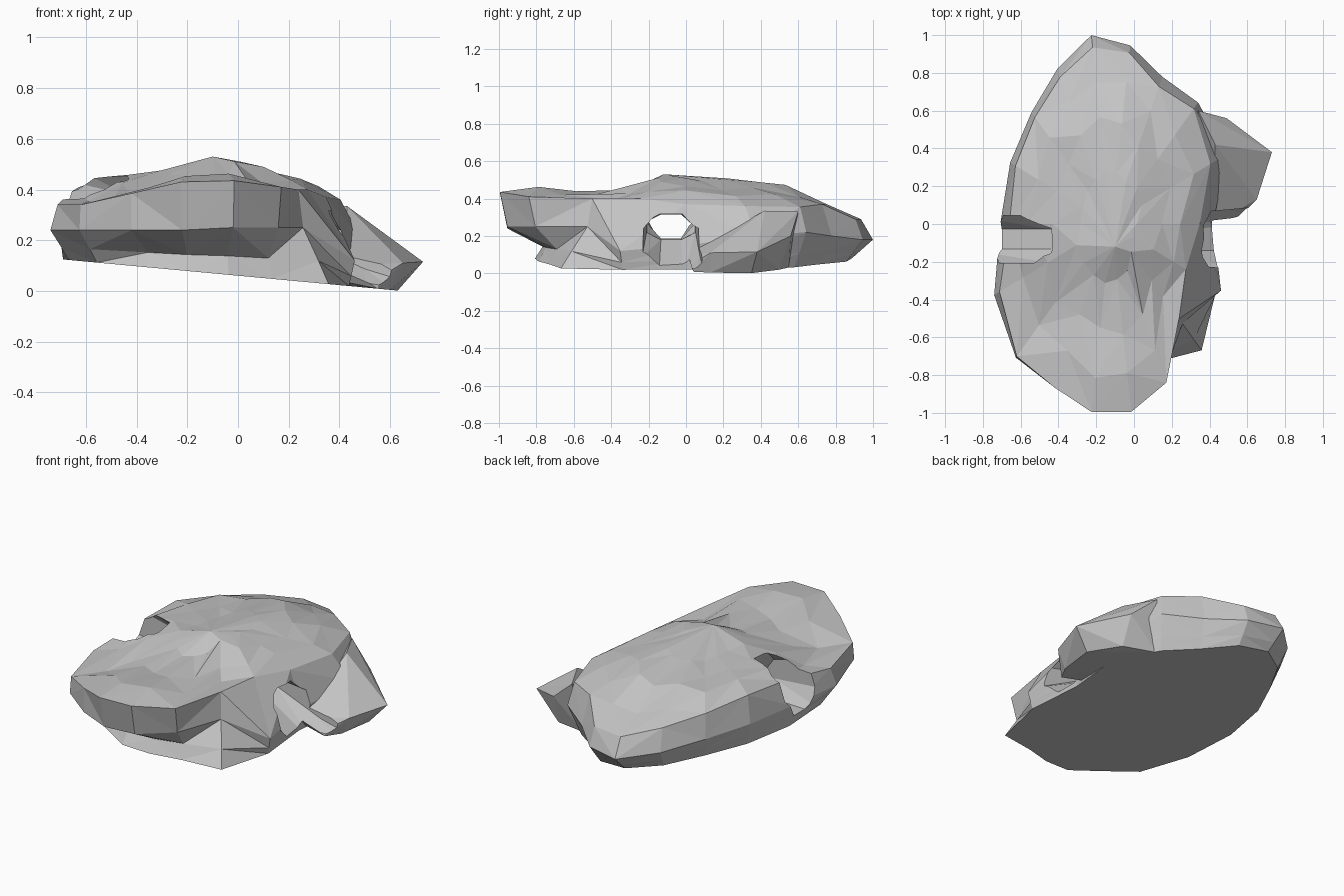
import bpy, bmesh, math, random

random.seed(4)
if "Cube" in bpy.data.objects:
    bpy.data.objects.remove(bpy.data.objects["Cube"])

stone = bpy.data.materials.new("grey stone")
stone.use_nodes = True
GREY = (0.55, 0.55, 0.55, 1)
stone.diffuse_color = GREY
stone.node_tree.nodes["Principled BSDF"].inputs["Base Color"].default_value = GREY


def make_object(name, bm):
    bmesh.ops.recalc_face_normals(bm, faces=bm.faces)
    mesh = bpy.data.meshes.new(name)
    bm.to_mesh(mesh)
    bm.free()
    mesh.materials.append(stone)
    obj = bpy.data.objects.new(name, mesh)
    bpy.context.collection.objects.link(obj)
    return obj


def interpolate(keys, value):
    """Piecewise linear lookup in a short list of (position, height)."""
    if value <= keys[0][0]:
        return keys[0][1]
    for (a, za), (b, zb) in zip(keys, keys[1:]):
        if value <= b:
            return za + (zb - za) * (value - a) / (b - a)
    return keys[-1][1]


def bridge(bm, lower, upper):
    """Join two equal rings with triangles of alternating diagonal."""
    count = len(lower)
    for i in range(count):
        j = (i + 1) % count
        a, b, c, d = lower[i], lower[j], upper[j], upper[i]
        if i % 2:
            bm.faces.new((a, b, c))
            bm.faces.new((a, c, d))
        else:
            bm.faces.new((a, b, d))
            bm.faces.new((b, c, d))


def ground(x):
    """Height of the tilted flat underside."""
    return 0.06 - 0.093 * x


# Outlines as radii around an ellipse, counter-clockwise from +x
FLOOR = (.88, 1, .9, .82, .87, .9, .88, .85, .9, .95, .97, .95, .83, .82, .8, .84, 1.04, .99)
WAIST = (.9, 1.08, 1, .9, .96, 1.015, .95, .92, .95, .98, 1.1, 1.1, 1, .97, .97, .93, .82, 1.03)
WAIST_Z = (.15, .2, .22, .2, .18, .18, .2, .23, .25, .25, .24, .24, .24, .24, .25, .25, .25, .12)
RIM = (.78, .93, .95, .84, .92, .95, .9, .88, .9, .9, 1.05, 1.09, 1, 1.01, 1.01, .97, .78, .7)
RIM_Z = (.37, .36, .355, .37, .29, .29, .33, .37, .41, .39, .34, .34, .385, .43, .435, .41, .4, .4)

# Ridge height along the length, and the drop to each side of it
CREST = ((-.95, .435), (-.8, .465), (-.5, .43), (-.32, .44), (-.14, .525), (.2, .505),
         (.48, .49), (.65, .43), (.9, .3))
FRONT_DROP = ((-.7, .13), (-.5, .09), (-.32, .03), (-.1, 0), (.1, .02), (.3, .085))
BACK_DROP = ((-.6, .07), (-.5, .055), (-.3, .05), (-.12, 0), (0, 0), (.08, .03), (.28, .075), (.45, .15))


def spot(index, radius):
    angle = math.tau * index / len(FLOOR)
    return -0.12 + 0.6 * radius * math.cos(angle), radius * math.sin(angle)


def crown(x, y):
    """Height of the rounded top."""
    back = min(1, max(0, (y + 0.3) / 0.3))
    drop = back * interpolate(BACK_DROP, x) + (1 - back) * interpolate(FRONT_DROP, x)
    return interpolate(CREST, y) - drop + random.uniform(-0.008, 0.006)


# Main boulder: stacked rings with a flat base, undercut front and domed top
bm = bmesh.new()
DOME = (0.8, 0.58, 0.3)
rings = [[] for _ in range(4 + len(DOME))]
for i in range(len(FLOOR)):
    x, y = spot(i, FLOOR[i])
    rings[0].append(bm.verts.new((x, y, ground(x))))
    undercut = 12 <= i <= 15
    foot = FLOOR[i] * 0.95 if undercut else FLOOR[i] * 0.6 + WAIST[i] * 0.4
    x, y = spot(i, foot)
    rings[1].append(bm.verts.new((x, y, ground(x) * 0.6 + WAIST_Z[i] * 0.4)))
    rings[2].append(bm.verts.new((*spot(i, WAIST[i]), WAIST_Z[i])))
    rings[3].append(bm.verts.new((*spot(i, RIM[i]), RIM_Z[i])))
    for ring, share in zip(rings[4:], DOME):
        x, y = spot(i, RIM[i] * share * random.uniform(0.95, 1.05))
        ring.append(bm.verts.new((x, y, crown(x, y))))
bm.faces.new(rings[0])
for lower, upper in zip(rings, rings[1:]):
    bridge(bm, lower, upper)
peak = bm.verts.new((-0.1, -0.12, 0.53))
top = rings[-1]
for i, vert in enumerate(top):
    bm.faces.new((vert, top[(i + 1) % len(top)], peak))
boulder = make_object("boulder", bm)

# Pointed outcrop on the left side, rising into the shoulder
bm = bmesh.new()
for x, y, z in ((.73, .38, .115), (.63, .35, 0), (.65, .13, .11), (.6, .13, 0), (.55, .04, 0),
                (.57, .05, .06), (.49, .56, .2), (.5, .5, .02), (.52, .33, .235), (.42, 0, .1),
                (.43, .42, .335), (.35, .05, .05), (.34, .6, .33), (.3, .55, 0)):
    bm.verts.new((x, y, max(z, ground(x))))
bmesh.ops.convex_hull(bm, input=bm.verts)
outcrop = make_object("outcrop", bm)

# Tunnel through the sides: (x, half width, floor, roof) sections
bm = bmesh.new()
previous = None
for x, half, low, high in ((-.9, .13, .17, .62), (-.44, .13, .185, .46), (-.37, .13, .18, .32),
                           (.22, .135, .18, .315), (.5, .16, -.01, .32), (.9, .2, -.2, .36)):
    ring = []
    for k in range(8):
        angle = math.tau * (k + 0.5) / 8
        ring.append(bm.verts.new((x, -0.08 + half * 1.05 * math.cos(angle),
                                  (low + high) / 2 + (high - low) * 0.54 * math.sin(angle))))
    if previous:
        bridge(bm, previous, ring)
    else:
        bm.faces.new(ring)
    previous = ring
bm.faces.new(previous)
tunnel = make_object("tunnel_cutter", bm)

# Merge the outcrop, carve the tunnel, then drop the helpers
for helper, operation in ((outcrop, 'UNION'), (tunnel, 'DIFFERENCE')):
    helper.hide_render = True
    modifier = boulder.modifiers.new(helper.name, 'BOOLEAN')
    modifier.object = helper
    modifier.operation = operation
    modifier.solver = 'EXACT'
bpy.context.view_layer.update()
evaluated = boulder.evaluated_get(bpy.context.evaluated_depsgraph_get())
carved = bpy.data.meshes.new_from_object(evaluated)
boulder.modifiers.clear()
boulder.data = carved
for helper in (outcrop, tunnel):
    bpy.data.objects.remove(helper)

# Plain faceted finish in one colour
carved.materials.clear()
carved.materials.append(stone)
for face in carved.polygons:
    face.material_index = 0
    face.use_smooth = False
